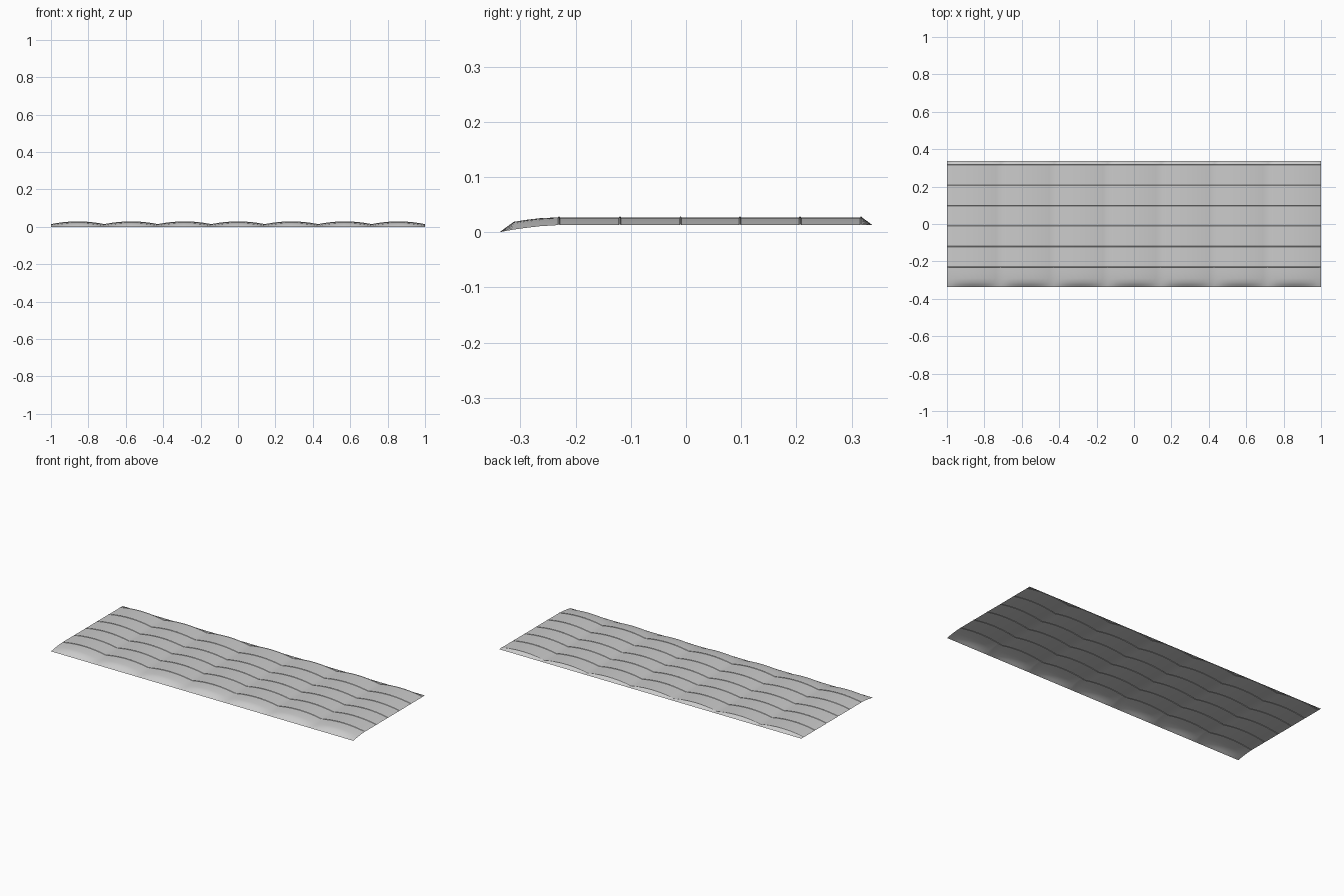
import bpy, bmesh, math

if "Cube" in bpy.data.objects:
    bpy.data.objects.remove(bpy.data.objects["Cube"])

BAYS, SEG = 7, 12
SEAMS = [-0.23, -0.12, -0.01, 0.098, 0.207, 0.317]

# Stations along the depth: y, valley height, crest height
stations = [(-0.338, 0.0, 0.0), (-0.326, 0.0025, 0.009), (-0.312, 0.005, 0.019),
            (-0.29, 0.008, 0.0225), (-0.265, 0.011, 0.0255)]
for y in SEAMS:
    # slim raised seam across the sheet
    stations += [(y - 0.002, 0.013, 0.027), (y, 0.0145, 0.029), (y + 0.002, 0.013, 0.027)]
stations.append((0.338, 0.013, 0.013))

# Scalloped sheet: seven shallow arches that flatten at both ends
bm = bmesh.new()
rows = []
for y, low, high in stations:
    row = []
    for i in range(BAYS * SEG + 1):
        t = (i % SEG) / SEG
        arch = 4 * t * (1 - t)
        row.append(bm.verts.new((-1 + 2 * i / (BAYS * SEG), y, low + (high - low) * arch)))
    rows.append(row)
for a, b in zip(rows, rows[1:]):
    for i in range(BAYS * SEG):
        bm.faces.new((a[i], a[i + 1], b[i + 1], b[i]))
mesh = bpy.data.meshes.new("scalloped_sheet")
bm.to_mesh(mesh)
bm.free()
sheet = bpy.data.objects.new("scalloped_sheet", mesh)
bpy.context.collection.objects.link(sheet)
bpy.context.view_layer.objects.active = sheet
sheet.select_set(True)
bpy.ops.object.shade_smooth_by_angle(angle=math.radians(30))
